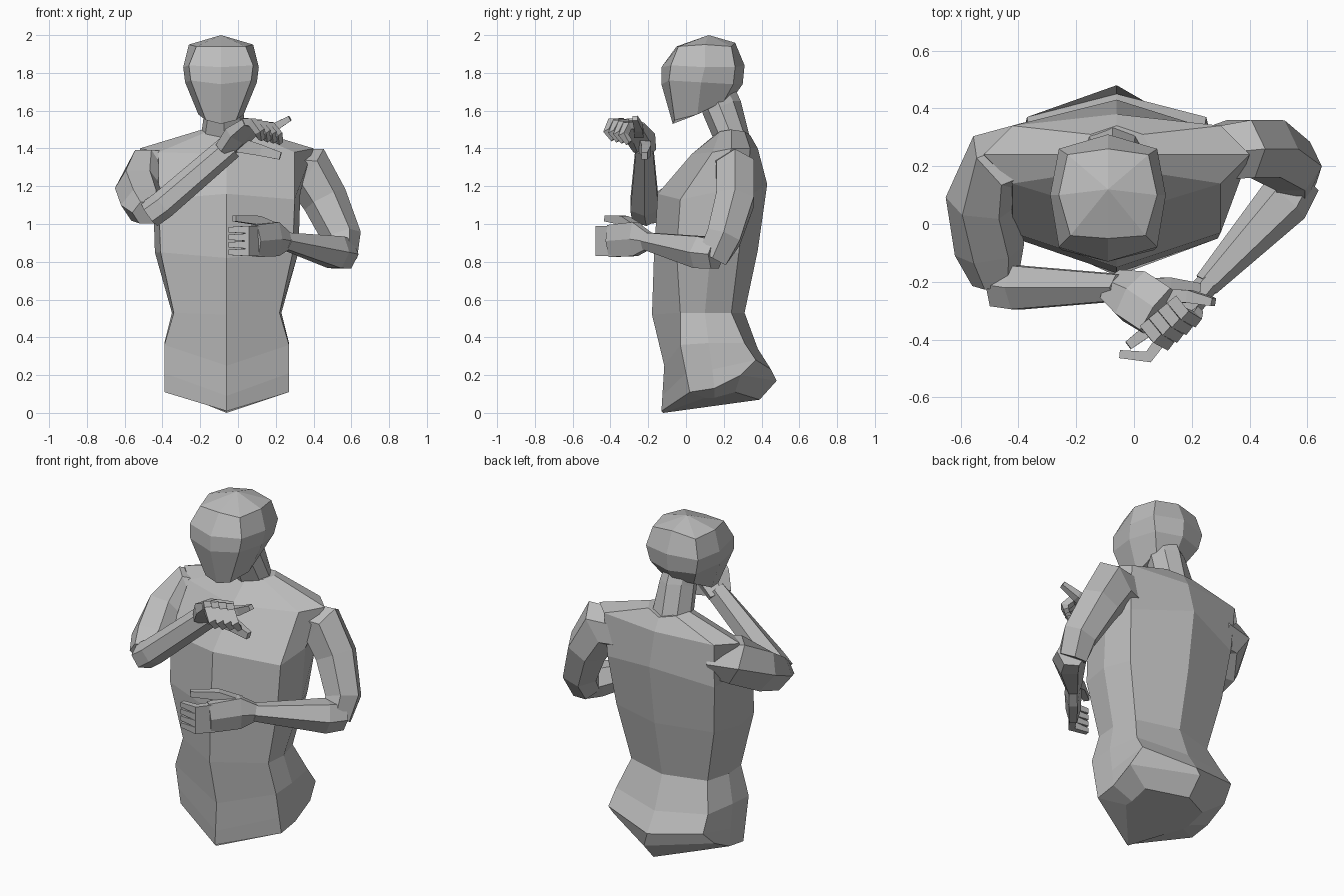
import bpy
import bmesh
import math
from mathutils import Vector

default_cube = bpy.data.objects.get("Cube")
if default_cube:
    bpy.data.objects.remove(default_cube, do_unlink=True)

# One plain grey for the whole figure
grey = bpy.data.materials.new("plain_grey")
grey.use_nodes = True
grey_value = (0.5, 0.5, 0.5, 1)
grey.diffuse_color = grey_value
shader = grey.node_tree.nodes["Principled BSDF"]
shader.inputs["Base Color"].default_value = grey_value
shader.inputs["Roughness"].default_value = 0.8


def loft(name, rings, top_point=None):
    """Skin a stack of closed rings, cap both ends and shade flat."""
    mesh_builder = bmesh.new()
    layers = [[mesh_builder.verts.new(point) for point in ring] for ring in rings]
    count = len(layers[0])
    for lower, upper in zip(layers, layers[1:]):
        for index in range(count):
            following = (index + 1) % count
            mesh_builder.faces.new((lower[index], lower[following],
                                    upper[following], upper[index]))
    mesh_builder.faces.new(list(reversed(layers[0])))
    if top_point is None:
        mesh_builder.faces.new(layers[-1])
    else:
        peak = mesh_builder.verts.new(top_point)
        for index in range(count):
            following = (index + 1) % count
            mesh_builder.faces.new((layers[-1][index], layers[-1][following], peak))
    bmesh.ops.recalc_face_normals(mesh_builder, faces=mesh_builder.faces)
    mesh = bpy.data.meshes.new(name)
    mesh_builder.to_mesh(mesh)
    mesh_builder.free()
    mesh.materials.append(grey)
    body_part = bpy.data.objects.new(name, mesh)
    bpy.context.collection.objects.link(body_part)
    return body_part


def mirrored_ring(centre, front, front_side, side, back_side, back):
    """Half a cross-section, from front to back, mirrored about x = centre."""
    half = [front_side, side, back_side]
    ring = [(centre, *front)]
    ring += [(centre + x, y, z) for x, y, z in half]
    ring.append((centre, *back))
    ring += [(centre - x, y, z) for x, y, z in reversed(half)]
    return ring


def tube(name, path, sizes, across, sides=6):
    """Sweep a faceted section along a path; sizes are (across, thickness)."""
    path = [Vector(point) for point in path]
    rings = []
    for index, point in enumerate(path):
        before = path[max(index - 1, 0)]
        after = path[min(index + 1, len(path) - 1)]
        tangent = (after - before).normalized()
        wide = Vector(across)
        wide = (wide - tangent * wide.dot(tangent)).normalized()
        thick = tangent.cross(wide)
        ring = []
        for step in range(sides):
            angle = math.tau * (step + 0.5) / sides
            stretch = 1 / math.cos(math.pi / sides)
            ring.append(point + wide * math.cos(angle) * sizes[index][0] * stretch
                        + thick * math.sin(angle) * sizes[index][1] * stretch)
        rings.append(ring)
    return loft(name, rings)


def finger_row(name, first, last, count, bends, radius, across):
    """Evenly spaced square fingers that share the same bends."""
    first, last = Vector(first), Vector(last)
    for number in range(count):
        joint = first.lerp(last, number / (count - 1))
        path = [joint]
        for bend in bends:
            joint = joint + Vector(bend)
            path.append(joint)
        sizes = [(radius, radius)] * (len(path) - 1) + [(radius * 0.7, radius * 0.7)]
        tube(f"{name}_{number + 1}", path, sizes, across, sides=4)


# Torso: pelvis, waist, chest and shoulders
torso_sections = [
    ((-.12, 0), (.2, .1, .08), (.2, .15, .08), (.2, .26, .11), (.39, .07)),
    ((-.13, .01), (.33, .02, .11), (.33, .15, .13), (.33, .29, .2), (.48, .17)),
    ((-.125, .09), (.33, 0, .21), (.33, .14, .23), (.31, .37, .28), (.45, .23)),
    ((-.115, .25), (.33, -.03, .36), (.33, .12, .37), (.3, .31, .37), (.38, .34)),
    ((-.18, .52), (.28, -.03, .53), (.29, .1, .53), (.25, .24, .53), (.31, .53)),
    ((-.17, .82), (.35, -.05, .85), (.38, .13, .85), (.32, .28, .85), (.38, .86)),
    ((-.15, 1.16), (.36, -.03, 1.13), (.39, .16, 1.17), (.35, .32, 1.14), (.43, 1.21)),
    ((.03, 1.37), (.36, .14, 1.38), (.46, .24, 1.4), (.36, .34, 1.4), (.38, 1.4)),
    ((.15, 1.47), (.1, .18, 1.49), (.13, .24, 1.5), (.09, .31, 1.49), (.34, 1.47)),
]
loft("torso", [mirrored_ring(-.06, *section) for section in torso_sections])

# Neck, leaning forward into the head
neck_sections = [
    ((.15, 1.44), (.1, .18, 1.46), (.12, .24, 1.47), (.08, .31, 1.47), (.34, 1.45)),
    ((.09, 1.58), (.08, .12, 1.6), (.1, .18, 1.62), (.07, .25, 1.65), (.29, 1.65)),
    ((.05, 1.7), (.07, .08, 1.7), (.09, .14, 1.72), (.06, .2, 1.74), (.25, 1.74)),
]
loft("neck", [mirrored_ring(-.075, *section) for section in neck_sections])

# Head: jaw, cheeks, brow and crown
head_sections = [
    ((-.07, 1.53), (.08, -.06, 1.55), (.12, .06, 1.58), (.1, .2, 1.65), (.25, 1.67)),
    ((-.13, 1.74), (.16, -.09, 1.76), (.19, .08, 1.75), (.15, .25, 1.74), (.3, 1.74)),
    ((-.13, 1.83), (.17, -.08, 1.84), (.2, .1, 1.83), (.17, .26, 1.83), (.31, 1.84)),
    ((-.05, 1.94), (.13, -.04, 1.94), (.17, .1, 1.95), (.14, .24, 1.94), (.26, 1.96)),
]
loft("head", [mirrored_ring(-.09, *section) for section in head_sections],
     top_point=(-.09, .12, 2))

upright, forward = (0, 0, 1), (0, 1, 0)

# Left arm: hanging, with the forearm across the belly
tube("left_upper_arm",
     [(.25, .24, 1.28), (.37, .26, 1.28), (.46, .26, 1.13), (.55, .2, .93), (.55, .14, .82)],
     [(.09, .1), (.1, .125), (.1, .105), (.09, .09), (.08, .07)], forward)
tube("left_forearm",
     [(.57, .16, .84), (.52, .08, .85), (.25, -.21, .91)],
     [(.075, .07), (.085, .08), (.045, .04)], upright)
tube("left_palm",
     [(.26, -.2, .91), (.2, -.27, .92), (.09, -.4, .91)],
     [(.045, .035), (.09, .04), (.085, .035)], upright)
finger_row("left_finger", (.11, -.38, .85), (.11, -.38, .97), 4,
           [(-.06, -.08, 0), (-.1, .01, 0)], .02, upright)
tube("left_thumb",
     [(.2, -.26, .97), (.1, -.33, 1.02), (-.02, -.42, 1.03)],
     [(.03, .03), (.024, .024), (.016, .016)], upright, sides=4)

# Right arm: swung forward, with the forearm raised across the chest
tube("right_upper_arm",
     [(-.35, .24, 1.28), (-.47, .21, 1.28), (-.525, .08, 1.19), (-.5, -.09, 1.1), (-.48, -.2, 1.06)],
     [(.1, .1), (.12, .11), (.11, .11), (.09, .105), (.06, .07)], upright)
tube("right_forearm",
     [(-.47, -.21, 1.05), (-.4, -.22, 1.1), (-.04, -.22, 1.41)],
     [(.075, .065), (.075, .065), (.045, .06)], forward)
tube("right_palm",
     [(-.07, -.22, 1.39), (0, -.25, 1.47), (.08, -.3, 1.53)],
     [(.06, .045), (.09, .05), (.09, .03)], (1, 1, 0))
finger_row("right_finger", (.035, -.34, 1.54), (.13, -.26, 1.52), 4,
           [(.04, -.05, 0), (.04, -.02, -.05), (.01, .03, -.04)], .02, (1, 1, 0))

# Two outstretched digits on the right hand
tube("right_little_digit",
     [(.09, -.25, 1.48), (.19, -.25, 1.51), (.275, -.27, 1.56)],
     [(.025, .025), (.022, .022), (.014, .014)], forward, sides=4)
tube("right_thumb",
     [(0, -.22, 1.42), (.12, -.21, 1.39), (.225, -.22, 1.36)],
     [(.03, .04), (.025, .03), (.015, .02)], forward, sides=4)
